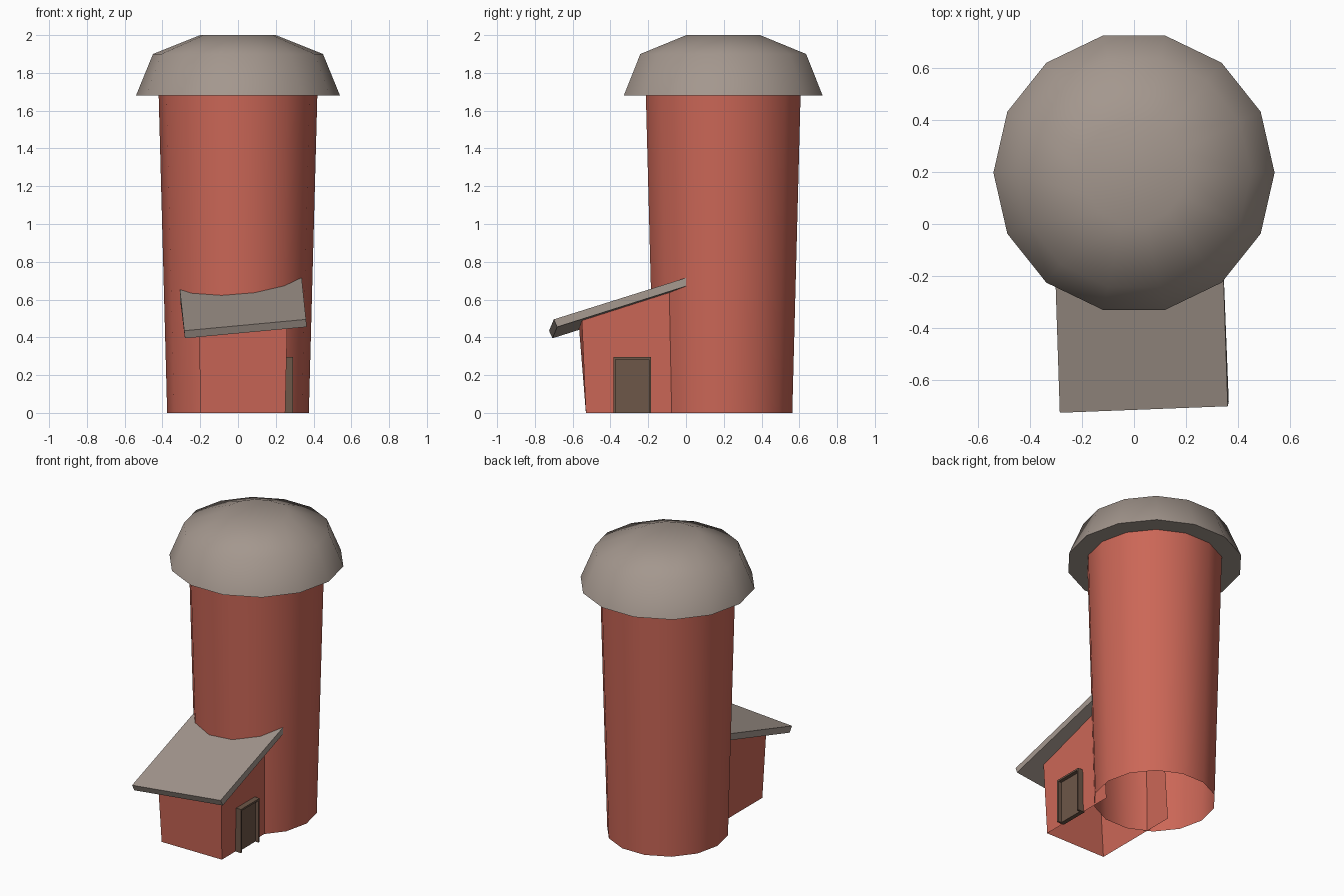
import bpy, bmesh, math
from mathutils import Vector

if "Cube" in bpy.data.objects:
    bpy.data.objects.remove(bpy.data.objects["Cube"])

SIDES = 14
CENTRE_Y = 0.197


def material(name, rgb):
    m = bpy.data.materials.new(name)
    m.diffuse_color = (*rgb, 1)
    m.use_nodes = True
    m.node_tree.nodes["Principled BSDF"].inputs["Base Color"].default_value = m.diffuse_color
    return m


RED = material("barn red", (0.60, 0.135, 0.095))
GREY = material("roof grey", (0.37, 0.31, 0.27))
BROWN = material("door brown", (0.155, 0.095, 0.065))


def finish(name, bm, mat, smooth=None):
    bmesh.ops.recalc_face_normals(bm, faces=bm.faces)
    mesh = bpy.data.meshes.new(name)
    bm.to_mesh(mesh)
    bm.free()
    mesh.materials.append(mat)
    ob = bpy.data.objects.new(name, mesh)
    bpy.context.collection.objects.link(ob)
    if smooth:
        bpy.ops.object.select_all(action='DESELECT')
        ob.select_set(True)
        bpy.context.view_layer.objects.active = ob
        bpy.ops.object.shade_smooth_by_angle(angle=math.radians(smooth))
    return ob


def lathe(name, profile, mat, capped, smooth):
    """Stack of rings (radius, z) round the silo axis."""
    bm = bmesh.new()
    rings = []
    for r, z in profile:
        rings.append([bm.verts.new((r * math.cos(2 * math.pi * i / SIDES),
                                    CENTRE_Y + r * math.sin(2 * math.pi * i / SIDES), z))
                      for i in range(SIDES)])
    for a, b in zip(rings, rings[1:]):
        for i in range(SIDES):
            j = (i + 1) % SIDES
            bm.faces.new((a[i], a[j], b[j], b[i]))
    if capped:
        bm.faces.new(rings[0])
        bm.faces.new(rings[-1])
    finish(name, bm, mat, smooth)
    if not capped:
        return


def prism(name, low, high, mat, caps=True, open_sides=()):
    """Solid or tube between two four-cornered outlines."""
    bm = bmesh.new()
    a = [bm.verts.new(p) for p in low]
    b = [bm.verts.new(p) for p in high]
    for i in range(4):
        if i not in open_sides:
            j = (i + 1) % 4
            bm.faces.new((a[i], a[j], b[j], b[i]))
    if caps:
        bm.faces.new(a)
        bm.faces.new(b)
    return finish(name, bm, mat)


def box(name, x0, x1, y0, y1, z0, z1, mat):
    outline = [(x0, y0), (x1, y0), (x1, y1), (x0, y1)]
    prism(name, [(*p, z0) for p in outline], [(*p, z1) for p in outline], mat)


# silo: open tapered tube and overhanging cap
lathe("silo_wall", [(0.375, 0), (0.42, 1.68)], RED, False, 35)
lathe("silo_cap", [(0.54, 1.68), (0.45, 1.90), (0.2, 2.0)], GREY, True, 60)

# lean-to walls, open below and at the back inside the silo
foot = [(-0.2, -0.53), (0.25, -0.53), (0.25, 0.035), (-0.2, 0.085)]
head = [(-0.205, -0.567), (0.262, -0.552), (0.262, 0.0), (-0.205, 0.03)]
roof_z = lambda x, y: 0.495 + 0.081 * (x - 0.36) + 0.317 * (y + 0.70)
prism("shed_walls", [(x, y, 0) for x, y in foot],
      [(x, y, roof_z(x, y) - 0.03) for x, y in head], RED, caps=False, open_sides=(2,))

# crooked lean-to roof slab
top = [Vector(p) for p in ((-0.285, -0.725, 0.435), (0.36, -0.70, 0.495),
                           (0.337, 0.0, 0.715), (-0.308, -0.025, 0.655))]
drop = [(0.004, 0.018, -0.04)] * 2 + [(0, 0, -0.044)] * 2
prism("shed_roof", [p + Vector(d) for p, d in zip(top, drop)], top, GREY)

# door with a raised frame on the right wall
box("door_panel", 0.24, 0.268, -0.375, -0.195, 0.0, 0.285, BROWN)
for side, y in (("front", -0.385), ("back", -0.197)):
    box("door_jamb_" + side, 0.24, 0.292, y, y + 0.012, 0.0, 0.295, BROWN)
box("door_lintel", 0.24, 0.292, -0.373, -0.197, 0.283, 0.295, BROWN)
